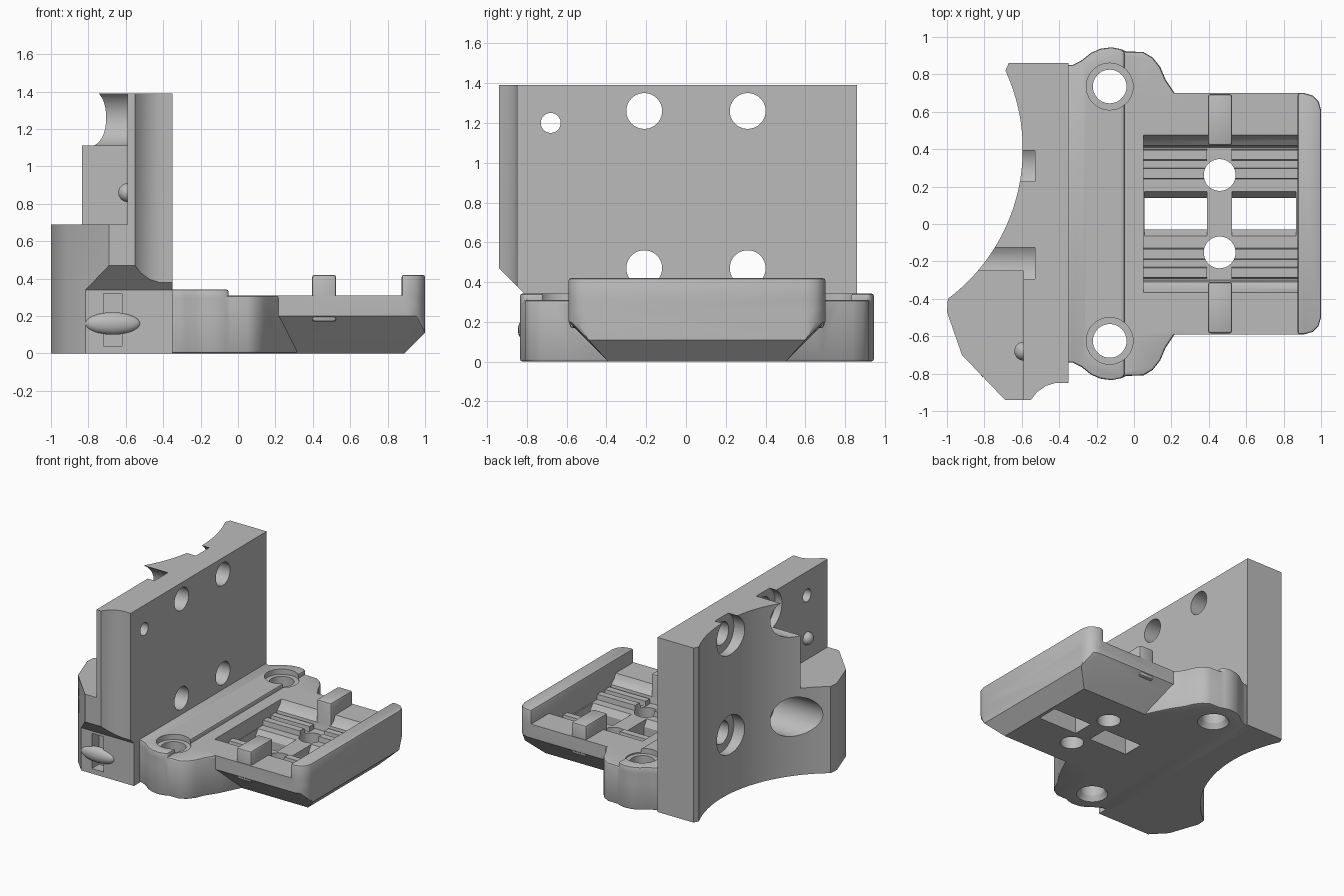
import bpy, bmesh, math
from mathutils import Matrix, Vector

if "Cube" in bpy.data.objects:
    bpy.data.objects.remove(bpy.data.objects["Cube"], do_unlink=True)

grey = bpy.data.materials.new("mid_grey")
grey.use_nodes = True
grey.diffuse_color = (0.5, 0.5, 0.5, 1)
grey.node_tree.nodes["Principled BSDF"].inputs["Base Color"].default_value = (0.5, 0.5, 0.5, 1)

MID = 0.055  # y of the base's symmetry plane


def finish(name, bm):
    bmesh.ops.recalc_face_normals(bm, faces=bm.faces)
    me = bpy.data.meshes.new(name)
    bm.to_mesh(me)
    bm.free()
    me.materials.append(grey)
    ob = bpy.data.objects.new(name, me)
    bpy.context.collection.objects.link(ob)
    return ob


def prism(name, pts, lo, hi, axis="z"):
    """Extrude a 2D outline along z (points x, y) or x (points y, z)."""
    bm = bmesh.new()
    place = (lambda p: (p[0], p[1], lo)) if axis == "z" else (lambda p: (lo, p[0], p[1]))
    face = bm.faces.new([bm.verts.new(place(p)) for p in pts])
    new = bmesh.ops.extrude_face_region(bm, geom=[face])["geom"]
    step = Vector((0, 0, hi - lo)) if axis == "z" else Vector((hi - lo, 0, 0))
    bmesh.ops.translate(bm, vec=step, verts=[v for v in new if isinstance(v, bmesh.types.BMVert)])
    return finish(name, bm)


def box(name, x0, x1, y0, y1, z0, z1):
    return prism(name, [(x0, y0), (x1, y0), (x1, y1), (x0, y1)], z0, z1)


def cyl(name, r, centre, length, axis="z", r2=None):
    bm = bmesh.new()
    turn = Matrix.Rotation(math.pi / 2, 4, "Y") if axis == "x" else Matrix()
    bmesh.ops.create_cone(bm, cap_ends=True, segments=40, radius1=r, radius2=r2 or r,
                          depth=length, matrix=Matrix.Translation(centre) @ turn)
    return finish(name, bm)


def ball(name, centre, size):
    bm = bmesh.new()
    bmesh.ops.create_uvsphere(bm, u_segments=32, v_segments=16, radius=1,
                              matrix=Matrix.Translation(centre) @ Matrix.Diagonal((*size, 1)))
    return finish(name, bm)


def apply(ob, mod):
    bpy.context.view_layer.objects.active = ob
    bpy.ops.object.modifier_apply(modifier=mod.name)


def combine(ob, other, op="DIFFERENCE"):
    mod = ob.modifiers.new("bool", "BOOLEAN")
    mod.operation, mod.object, mod.solver = op, other, "EXACT"
    apply(ob, mod)
    bpy.data.objects.remove(other, do_unlink=True)


def bevel(ob, width):
    mod = ob.modifiers.new("bevel", "BEVEL")
    mod.width, mod.segments, mod.limit_method = width, 2, "ANGLE"
    mod.angle_limit = math.radians(50)
    apply(ob, mod)
    return ob


def mirrored(half):
    """Close an outline with its reflection across the base's symmetry plane."""
    return half + [(x, 2 * MID - y) for x, y in reversed(half)]


# Upright wall with a concave back and a spur reaching left
arc = []
for i in range(41):
    y = 0.82 - 1.22 * i / 40
    arc.append((-1.595 + math.sqrt(1 - (y - 0.4) ** 2), y))
plan = [(-0.35, 0.86), (-0.67, 0.86)] + arc + [
    (-1, -0.47), (-0.92, -0.7), (-0.69, -0.94), (-0.55, -0.94),
    (-0.52, -0.9), (-0.47, -0.865), (-0.42, -0.85), (-0.35, -0.85)]
wall = prism("upright_wall", plan, 0, 1.39)
combine(wall, box("cut", -1.2, -0.59, -1.2, -0.25, 0.69, 1.6))
combine(wall, prism("cut", [(-0.81, -0.1), (-0.81, 0.34), (-0.95, 0.48), (-1.1, 0.48), (-1.1, -0.1)],
                    -1.2, -0.2, "x"))

# Bolt holes with counterbores on the concave side
for y in (-0.21, 0.31):
    for z in (0.47, 1.26):
        combine(wall, cyl("cut", 0.155, (-0.93, y, z), 0.8, "x"))
        combine(wall, cyl("cut", 0.09, (-0.5, y, z), 0.6, "x"))
combine(wall, cyl("cut", 0.05, (-0.5, -0.68, 1.2), 0.6, "x"))
ball("locating_bump", (-0.59, -0.68, 0.86), (0.05, 0.05, 0.05))

# Tie slot with a rounded bar across it
combine(wall, box("cut", -0.72, -0.62, -1, -0.72, 0.04, 0.32))
ball("tie_bar", (-0.67, -0.8, 0.16), (0.15, 0.045, 0.06))

# Base plate with two bolt lobes
lobe = [(-0.4, 0.85), (-0.33, 0.85), (-0.28, 0.875), (-0.23, 0.915), (-0.18, 0.937),
        (-0.12, 0.945), (-0.07, 0.935)]
base = bevel(prism("base_plate", mirrored(lobe + [
    (-0.04, 0.922), (0.05, 0.92), (0.1, 0.89), (0.14, 0.84), (0.17, 0.77), (0.23, 0.68), (0.32, 0.5)]),
    0, 0.31), 0.015)

# Tray body with chamfered underside
bm = bmesh.new()
for side in (1, -1):
    for x, off, z in [(0, 0.445, 0), (0.89, 0.445, 0), (1, 0.545, 0.11),
                      (0, 0.645, 0.2), (0, 0.645, 0.31)] + [
                     (x, off, z) for z in (0.2, 0.31)
                     for x, off in ((0.91, 0.645), (0.955, 0.632), (0.987, 0.6), (1, 0.555))]:
        bm.verts.new((x, MID + side * off, z))
bmesh.ops.convex_hull(bm, input=bm.verts)
combine(base, finish("tray", bm), "UNION")

# Raised strip along the foot of the wall
strip = bevel(prism("strip", mirrored(lobe + [(-0.05, 0.92)]), 0.2, 0.342), 0.012)
combine(base, strip, "UNION")

# Clamp pocket with sloping sides
half = [(0.43, 0.33), (0.4, 0.27), (0.365, 0.24), (0.355, 0.19)]
pocket = [(MID + o, z) for o, z in half] + [(MID - o, z) for o, z in reversed(half)]
combine(base, prism("cut", pocket, 0.05, 0.875, "x"))

# Toothed ridges, stop tabs and end lip
for side in (1, -1):
    for x0, x1 in ((0.04, 0.39), (0.52, 0.885)):
        for o in (0.215, 0.315):
            y = MID + side * o
            ridge = [(y - 0.033, 0.17), (y - 0.026, 0.23), (y + 0.026, 0.23), (y + 0.033, 0.17)]
            combine(base, prism("ridge", ridge, x0, x1, "x"), "UNION")
    ys = sorted((MID + side * 0.365, MID + side * 0.64))
    tab = bevel(box("tab", 0.395, 0.525, ys[0], ys[1], 0.17, 0.42), 0.015)
    combine(base, tab, "UNION")
lip = bevel(prism("lip", mirrored([(0.875, 0.7), (0.91, 0.7), (0.955, 0.687), (0.987, 0.655), (1, 0.61)]),
                  0.25, 0.42), 0.012)
combine(base, lip, "UNION")

# Clamp windows with flared mouths
for x0, x1 in ((0.055, 0.39), (0.525, 0.865)):
    flare = [(MID - 0.125, 0.2), (MID - 0.085, 0.14), (MID - 0.085, -0.1),
             (MID + 0.085, -0.1), (MID + 0.085, 0.14), (MID + 0.125, 0.2)]
    combine(base, prism("cut", flare, x0, x1, "x"))

# Vertical screw holes in the clamp and in the lobes
for side in (1, -1):
    combine(base, cyl("cut", 0.085, (0.458, MID + side * 0.207, 0.15), 0.5))
    y = MID + side * 0.68
    combine(base, cyl("cut", 0.09, (-0.13, y, 0.15), 0.6))
    combine(base, cyl("cut", 0.125, (-0.13, y, 0.45), 0.3))
    combine(base, cyl("cut", 0.125, (-0.13, y, 0.01), 0.06, r2=0.09))

# Smooth shading with crisp edges
for ob in bpy.context.collection.objects:
    if ob.type == "MESH" and ob.data.materials and ob.data.materials[0] == grey:
        bpy.ops.object.select_all(action="DESELECT")
        ob.select_set(True)
        bpy.context.view_layer.objects.active = ob
        bpy.ops.object.shade_smooth_by_angle(angle=math.radians(30))
